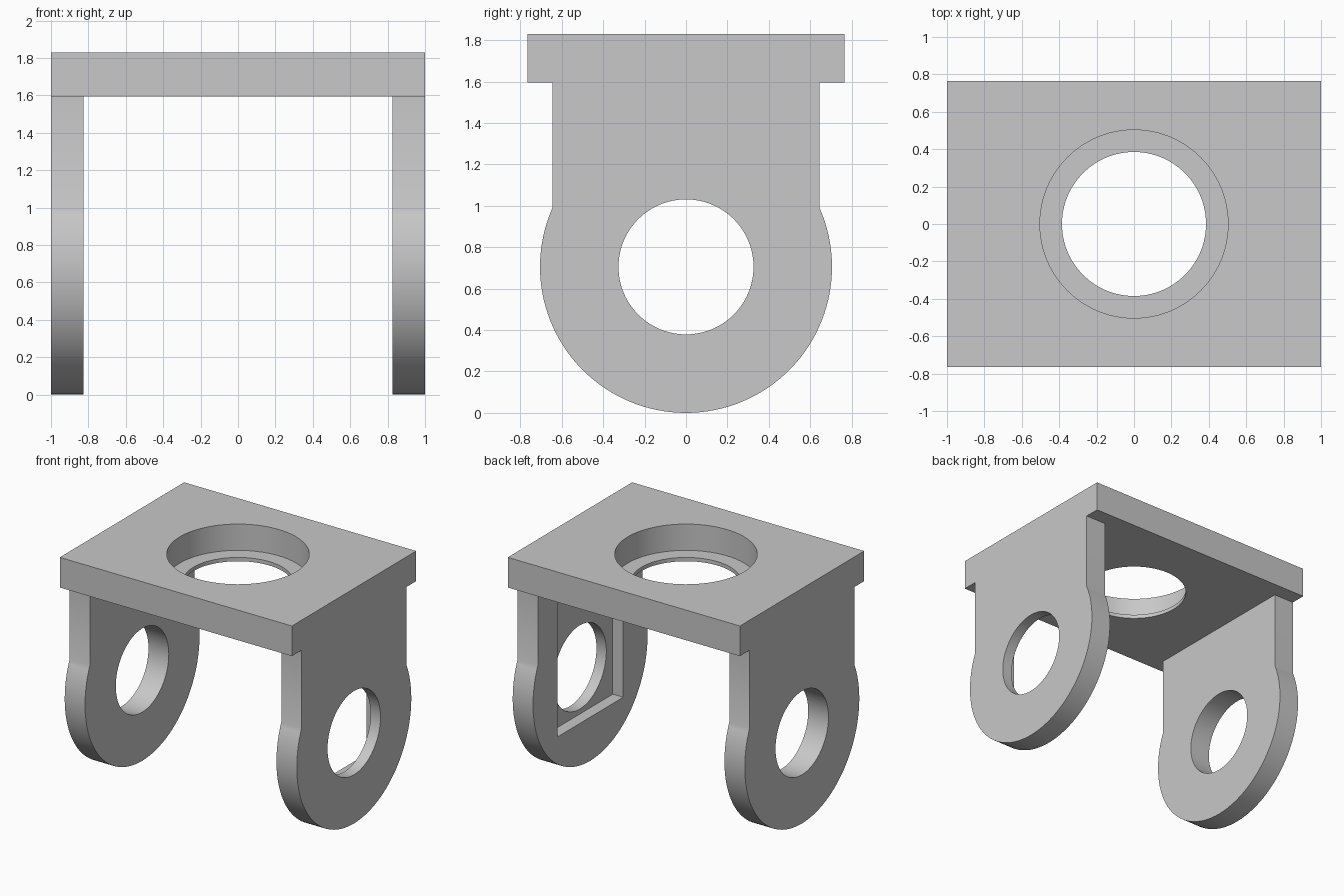
import bpy
import bmesh
from math import asin, cos, sin, pi, radians
from mathutils import Matrix

if "Cube" in bpy.data.objects:
    bpy.data.objects.remove(bpy.data.objects["Cube"], do_unlink=True)

# Main dimensions
TOP, UNDER = 1.83, 1.595          # plate top and underside
HALF_X, HALF_Y = 1.0, 0.765       # plate half sizes
LEG_T, LEG_W = 0.175, 0.645       # leg thickness and half width
EYE_Z, EYE_R, HOLE_R = 0.705, 0.705, 0.326
LIP = 0.03                        # thin ledge below the plate's counterbore

grey = bpy.data.materials.new("plain grey")
grey.use_nodes = True
colour = (0.58, 0.58, 0.58, 1)
grey.diffuse_color = colour
grey.node_tree.nodes["Principled BSDF"].inputs["Base Color"].default_value = colour


def finish(bm, name):
    bmesh.ops.recalc_face_normals(bm, faces=bm.faces)
    mesh = bpy.data.meshes.new(name)
    bm.to_mesh(mesh)
    bm.free()
    mesh.materials.append(grey)
    obj = bpy.data.objects.new(name, mesh)
    bpy.context.collection.objects.link(obj)
    return obj


def box(name, low, high):
    bm = bmesh.new()
    bmesh.ops.create_cube(bm, size=1)
    for v in bm.verts:
        v.co = [h if c > 0 else l for c, l, h in zip(v.co, low, high)]
    return finish(bm, name)


def cylinder(name, radius, length, centre, along_x=False):
    bm = bmesh.new()
    turn = Matrix.Rotation(pi / 2, 4, "Y") if along_x else Matrix()
    bmesh.ops.create_cone(bm, cap_ends=True, segments=96, radius1=radius,
                          radius2=radius, depth=length,
                          matrix=Matrix.Translation(centre) @ turn)
    return finish(bm, name)


def cut(obj, cutters):
    """Subtract each cutter, remove it, then smooth the round walls."""
    bpy.ops.object.select_all(action="DESELECT")
    bpy.context.view_layer.objects.active = obj
    obj.select_set(True)
    for cutter in cutters:
        mod = obj.modifiers.new("cut", "BOOLEAN")
        mod.operation, mod.solver, mod.object = "DIFFERENCE", "EXACT", cutter
        bpy.ops.object.modifier_apply(modifier=mod.name)
        bpy.data.objects.remove(cutter, do_unlink=True)
    bpy.ops.object.shade_smooth_by_angle(angle=radians(30))


def leg(name, x):
    """Straight-sided leg ending in a larger round eye."""
    start = asin((EYE_R**2 - LEG_W**2) ** 0.5 / EYE_R)
    steps = 80
    outline = [(LEG_W, UNDER)]
    for i in range(steps + 1):
        a = start - (pi + 2 * start) * i / steps
        outline.append((EYE_R * cos(a), EYE_Z + EYE_R * sin(a)))
    outline.append((-LEG_W, UNDER))
    bm = bmesh.new()
    face = bm.faces.new([bm.verts.new((x, y, z)) for y, z in outline])
    side = bmesh.ops.extrude_face_region(bm, geom=[face])
    verts = [g for g in side["geom"] if isinstance(g, bmesh.types.BMVert)]
    bmesh.ops.translate(bm, verts=verts, vec=(LEG_T, 0, 0))
    return finish(bm, name)


# Top plate with a counterbored hole
plate = box("top_plate", (-HALF_X, -HALF_Y, UNDER), (HALF_X, HALF_Y, TOP))
cut(plate, [cylinder("bore", 0.385, 2, (0, 0, TOP)),
            cylinder("counterbore", 0.503, 2, (0, 0, UNDER + LIP + 1))])

# Legs with round holes; the left one has a rectangular pocket on its inner face
for name, x in (("right_leg", -HALF_X), ("left_leg", HALF_X - LEG_T)):
    part = leg(name, x)
    cutters = [cylinder("eye", HOLE_R, 1, (x, 0, EYE_Z), along_x=True)]
    if x > 0:
        cutters.append(box("pocket", (x - 0.1, -0.405, 0.34),
                           (x + 0.09, 0.405, UNDER + 0.1)))
    cut(part, cutters)
